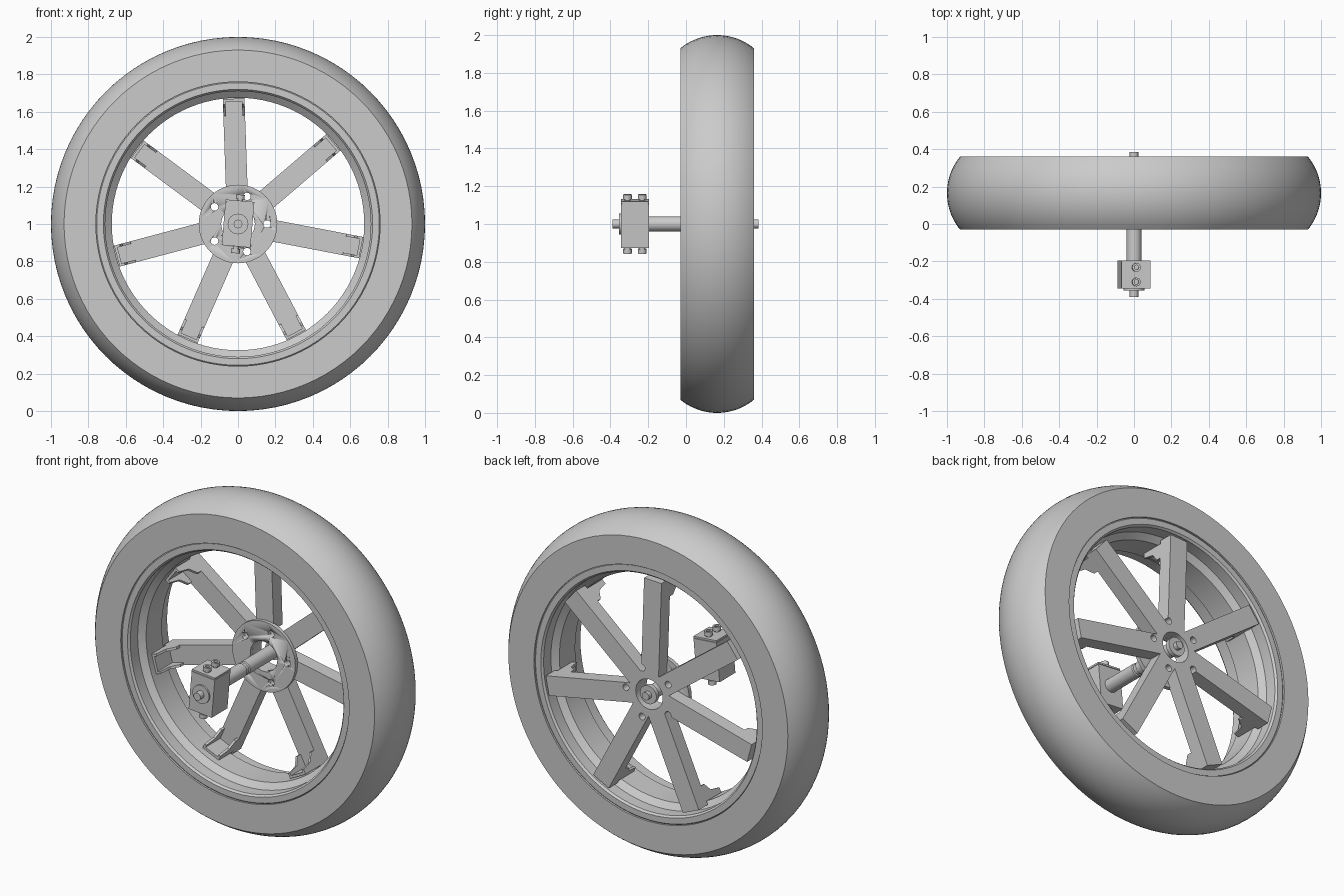
import bpy, bmesh, math
from mathutils import Matrix, Vector

if "Cube" in bpy.data.objects:
    bpy.data.objects.remove(bpy.data.objects["Cube"], do_unlink=True)

GREY = (0.6, 0.6, 0.6, 1)
mat = bpy.data.materials.new("plain grey")
mat.use_nodes = True
mat.diffuse_color = GREY
mat.node_tree.nodes["Principled BSDF"].inputs["Base Color"].default_value = GREY

CENTRE = Matrix.Translation((0, 0, 1))
# Maps a local z axis onto the wheel axis (+y), keeping x to the right and y up
AXIS = CENTRE @ Matrix(((1, 0, 0, 0), (0, 0, 1, 0), (0, 1, 0, 0), (0, 0, 0, 1)))


def finish(name, bm, matrix, smooth=False):
    bmesh.ops.transform(bm, matrix=matrix, verts=bm.verts)
    bmesh.ops.recalc_face_normals(bm, faces=bm.faces)
    mesh = bpy.data.meshes.new(name)
    bm.to_mesh(mesh)
    bm.free()
    mesh.materials.append(mat)
    obj = bpy.data.objects.new(name, mesh)
    bpy.context.collection.objects.link(obj)
    bpy.ops.object.select_all(action="DESELECT")
    obj.select_set(True)
    bpy.context.view_layer.objects.active = obj
    if smooth:
        bpy.ops.object.shade_smooth_by_angle(angle=math.radians(25))
    return obj


def lathe(name, profile, steps, closed=False, matrix=AXIS):
    """Turn (radius, position) points about the wheel axis."""
    bm = bmesh.new()
    rings = []
    for k in range(steps):
        a = math.tau * k / steps
        rings.append([bm.verts.new((r * math.cos(a), r * math.sin(a), p)) for r, p in profile])
    n = len(profile)
    for k in range(steps):
        a, b = rings[k], rings[(k + 1) % steps]
        for i in range(n if closed else n - 1):
            j = (i + 1) % n
            bm.faces.new((a[i], a[j], b[j], b[i]))
    if not closed:
        bm.faces.new([r[0] for r in rings])
        bm.faces.new([r[-1] for r in rings])
    return finish(name, bm, matrix, True)


def prism(name, points, low, high, matrix):
    """Extrude a flat outline along local z."""
    bm = bmesh.new()
    face = bm.faces.new([bm.verts.new((x, y, low)) for x, y in points])
    out = bmesh.ops.extrude_face_region(bm, geom=[face])
    verts = [v for v in out["geom"] if isinstance(v, bmesh.types.BMVert)]
    bmesh.ops.translate(bm, verts=verts, vec=(0, 0, high - low))
    return finish(name, bm, matrix)


def box(name, lo, hi, matrix):
    return prism(name, [(lo[0], lo[1]), (hi[0], lo[1]), (hi[0], hi[1]), (lo[0], hi[1])],
                 lo[2], hi[2], matrix)


# Tyre: flat sidewalls and a rounded tread
MID, HALF = 0.165, 0.195
RISE = 0.07
R = (HALF ** 2 + RISE ** 2) / (2 * RISE)
sweep = math.asin(HALF / R)
tread = [(1 - R + R * math.cos(sweep * t / 10), MID + R * math.sin(sweep * t / 10))
         for t in range(-10, 11)]
lathe("tyre", [(0.76, MID - HALF)] + tread + [(0.76, MID + HALF)], 96, True)

# Rim: stepped well, mirrored about the wheel's middle plane
half_rim = [(0.765, 0.18), (0.755, 0.187), (0.72, 0.187), (0.71, 0.175),
            (0.71, 0.105), (0.675, 0.075)]
rim = [(r, MID - d) for r, d in half_rim] + [(r, MID + d) for r, d in reversed(half_rim)]
lathe("rim", rim, 96, True)

# Seven spokes as one star-shaped plate
COUNT, W, TIP = 7, 0.058, 0.69
angles = [math.radians(92) + math.tau * k / COUNT for k in range(COUNT)]
star = []
for a in angles:
    d = Vector((math.cos(a), math.sin(a)))
    s = Vector((-d.y, d.x))
    notch = a + math.pi / COUNT
    r = W / math.sin(math.pi / COUNT)
    star += [d * TIP - s * W, d * TIP + s * W, Vector((math.cos(notch), math.sin(notch))) * r]
spokes = prism("spokes", star, 0.265, 0.35, AXIS)
hub = lathe("hub_plate", [(0.21, 0.245), (0.21, 0.27)], 64)

# Centre bore and five bolt holes
holes = [(0, 0, 0.09)] + [(0.155 * math.cos(math.tau * k / 5), 0.155 * math.sin(math.tau * k / 5), 0.02)
                          for k in range(5)]
for x, y, r in holes:
    cutter = lathe("hole_cutter", [(r, 0.2), (r, 0.4)], 32,
                   matrix=AXIS @ Matrix.Translation((x, y, 0)))
    cutter.hide_render = True
    for part in (spokes, hub):
        mod = part.modifiers.new("hole", "BOOLEAN")
        mod.operation, mod.solver, mod.object = "DIFFERENCE", "EXACT", cutter
        bpy.context.view_layer.objects.active = part
        bpy.ops.object.modifier_apply(modifier=mod.name)
    bpy.data.objects.remove(cutter, do_unlink=True)

# Channel bracket at every spoke end: floor against the rim and two tapered cheeks
cheek = [(0.58, 0.27), (0.665, 0.27), (0.665, 0.125), (0.64, 0.125), (0.625, 0.2), (0.58, 0.235)]
for a in angles:
    turn = AXIS @ Matrix.Rotation(a, 4, "Z")
    box("bracket_floor", (0.655, -W, 0.125), (0.67, W, 0.27), turn)
    # Local outline (radius, depth) is stood upright across the spoke
    upright = turn @ Matrix(((1, 0, 0, 0), (0, 0, 1, 0), (0, 1, 0, 0), (0, 0, 0, 1)))
    for side in (-1, 1):
        prism("bracket_cheek", cheek, side * W, side * (W - 0.014), upright)

# Axle with a groove, end nut and narrow tips
lathe("axle", [(0.023, -0.39), (0.023, -0.34), (0.04, -0.34), (0.04, 0.03), (0.034, 0.035),
               (0.034, 0.055), (0.04, 0.06), (0.04, 0.335), (0.055, 0.335),
               (0.055, 0.36), (0.023, 0.36), (0.023, 0.385)], 32)

# Clamp block, slightly tilted, with a front plate and clamp bolts
tilt = CENTRE @ Matrix.Rotation(math.radians(5), 4, "Y")
box("clamp_block", (-0.077, -0.345, -0.12), (0.077, -0.195, 0.112), tilt)
box("clamp_cap", (-0.077, -0.345, 0.115), (0.077, -0.195, 0.125), tilt)
box("clamp_seam", (-0.07, -0.338, 0.11), (0.07, -0.202, 0.117), tilt)
lathe("front_washer", [(0.055, -0.355), (0.055, -0.34)], 32)
for y in (-0.31, -0.232):
    for sign in (-1, 1):
        place = tilt @ Matrix.Translation((0, y, 0))
        lathe("clamp_bolt", [(0.016, sign * 0.11), (0.016, sign * 0.132), (0.023, sign * 0.132),
                             (0.023, sign * 0.157), (0.012, sign * 0.157), (0.012, sign * 0.145)],
              20, matrix=place)
